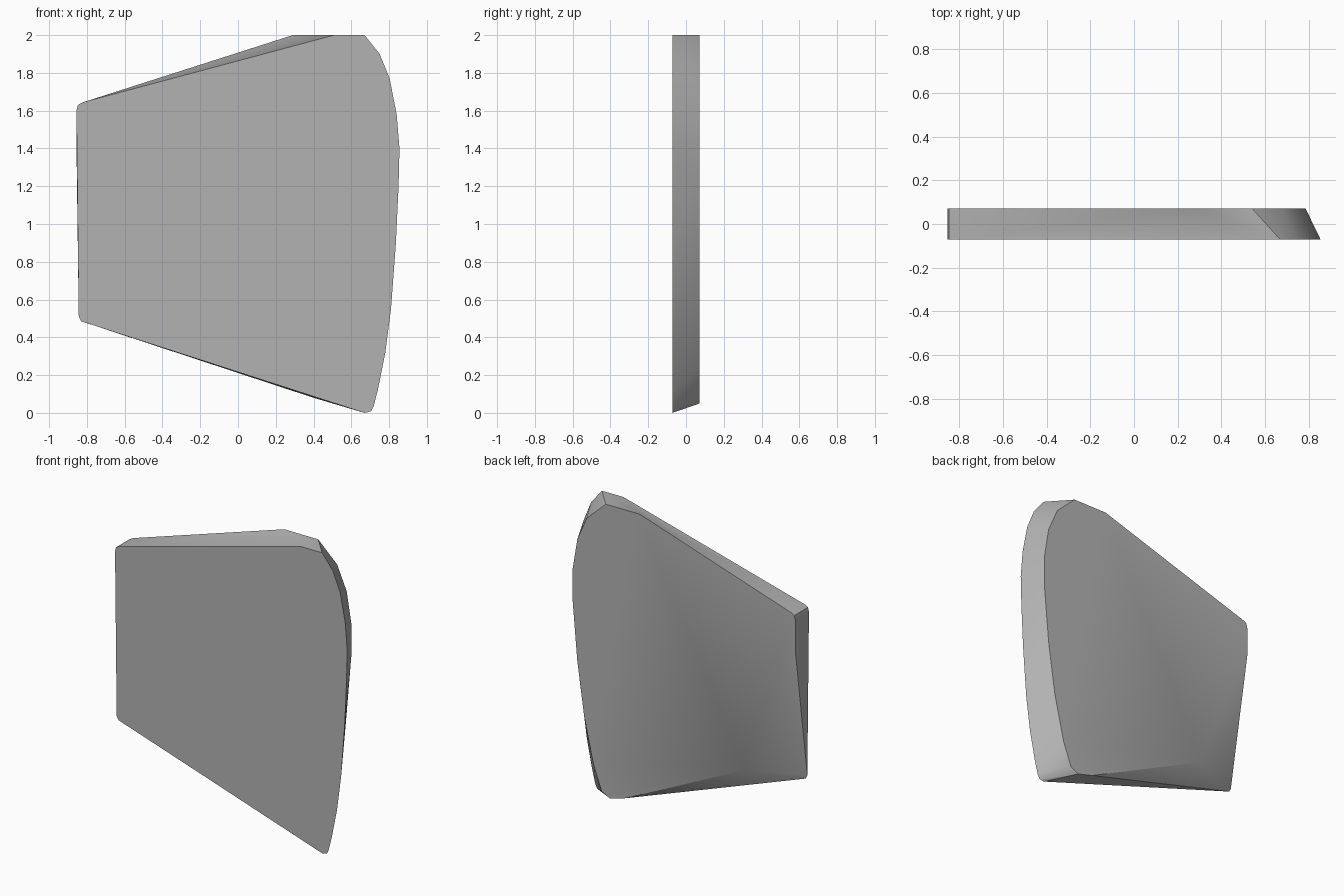
import bpy
import bmesh
import math

cube = bpy.data.objects.get("Cube")
if cube:
    bpy.data.objects.remove(cube)

HALF = 0.072

# Front outline (x, z), clockwise from the upper left corner
front = [(-.855, 1.6), (-.848, 1.63), (-.825, 1.643), (.51, 2), (.67, 2),
         (.75, 1.9), (.803, 1.77), (.84, 1.58), (.855, 1.4), (.85, 1.2),
         (.836, .9), (.81, .55), (.78, .32), (.74, .12), (.718, .035),
         (.705, .008), (.67, 0), (.64, .01), (-.83, .485), (-.843, .51)]

# Back outline, smaller, with the lower left corner cut away
back = [(-.855, 1.6), (-.848, 1.63), (-.825, 1.643), (.29, 2), (.54, 2),
        (.68, 1.87), (.75, 1.71), (.785, 1.5), (.785, 1.3), (.75, .9),
        (.7, .55), (.63, .24), (.57, .08), (.51, .05), (.4, .08),
        (-.475, .5), (-.855, 1.4)]

grey = bpy.data.materials.new("plain grey")
grey.use_nodes = True
colour = (.45, .45, .45, 1)
grey.diffuse_color = colour
grey.node_tree.nodes["Principled BSDF"].inputs["Base Color"].default_value = colour

# Tapered slab: skin stretched between the two outlines
bm = bmesh.new()
for outline, y in ((front, -HALF), (back, HALF)):
    for x, z in outline:
        bm.verts.new((x, y, z))
bmesh.ops.convex_hull(bm, input=bm.verts[:])
bmesh.ops.dissolve_limit(bm, angle_limit=math.radians(1),
                         verts=bm.verts[:], edges=bm.edges[:])
bmesh.ops.recalc_face_normals(bm, faces=bm.faces[:])
mesh = bpy.data.meshes.new("tapered_slab")
bm.to_mesh(mesh)
bm.free()

slab = bpy.data.objects.new("tapered_slab", mesh)
bpy.context.collection.objects.link(slab)
mesh.materials.append(grey)
bpy.context.view_layer.objects.active = slab
slab.select_set(True)
bpy.ops.object.shade_smooth_by_angle(angle=math.radians(30))
